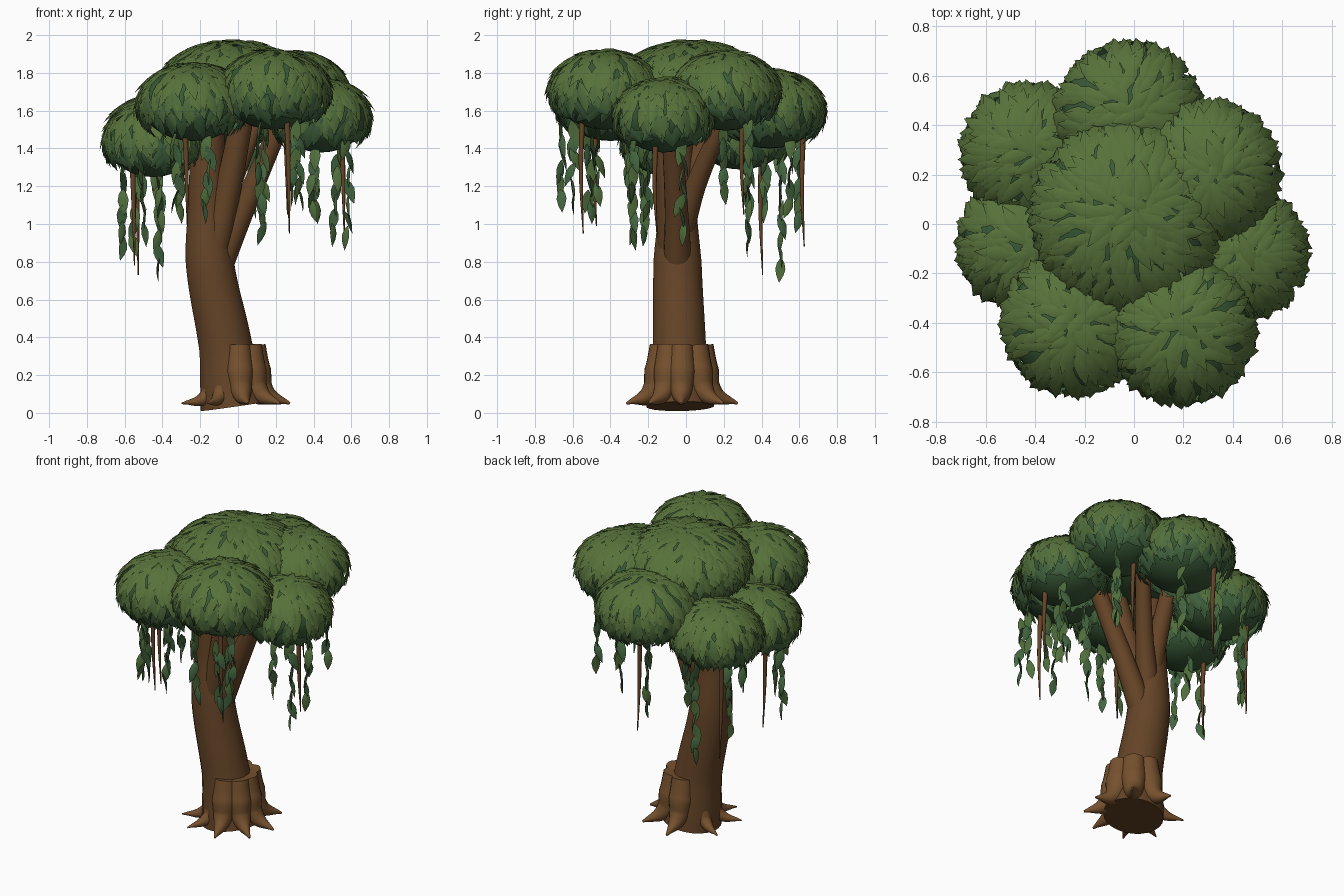
import bpy, bmesh, math, random
from mathutils import Vector, Matrix

if "Cube" in bpy.data.objects:
    bpy.data.objects.remove(bpy.data.objects["Cube"])

random.seed(4)


def mat(name, r, g, b):
    m = bpy.data.materials.new(name)
    m.diffuse_color = (r, g, b, 1)
    m.use_nodes = True
    m.node_tree.nodes["Principled BSDF"].inputs["Base Color"].default_value = m.diffuse_color
    return m


BARK = mat("bark", 0.13, 0.058, 0.02)
ROOT = mat("root_bark", 0.18, 0.082, 0.027)
LEAF_TOP = mat("leaf_light", 0.095, 0.165, 0.042)
LEAF_MID = mat("leaf_mid", 0.08, 0.155, 0.045)
LEAF_LOW = mat("leaf_dark", 0.055, 0.13, 0.05)
CORE = mat("foliage_core", 0.04, 0.10, 0.038)


def tube(name, pts, material, res=6):
    """Round tapered tube through (x, y, z, radius) points."""
    cu = bpy.data.curves.new(name, 'CURVE')
    cu.dimensions = '3D'
    cu.bevel_depth = 1
    cu.bevel_resolution = res
    cu.use_fill_caps = True
    cu.resolution_u = 8
    sp = cu.splines.new('BEZIER')
    sp.bezier_points.add(len(pts) - 1)
    for bp, p in zip(sp.bezier_points, pts):
        bp.co = p[:3]
        bp.radius = p[3]
        bp.handle_left_type = bp.handle_right_type = 'AUTO'
    cu.materials.append(material)
    ob = bpy.data.objects.new(name, cu)
    bpy.context.collection.objects.link(ob)
    bpy.ops.object.select_all(action='DESELECT')
    ob.select_set(True)
    bpy.context.view_layer.objects.active = ob
    bpy.ops.object.convert(target='MESH')
    bpy.ops.object.shade_smooth_by_angle(angle=math.radians(50))


def add_leaf(bm, base, along, normal, length, width, mi, droop):
    """Pointed, slightly puffy closed leaf, bending away from its normal."""
    along = along.normalized()
    side = along.cross(normal).normalized()
    up = side.cross(along)
    rings = []
    for t, w in ((0, 0.12), (0.22, 0.75), (0.45, 1), (0.72, 0.68), (1, 0)):
        mid = base + along * (length * t) - up * (droop * length * t * t)
        s, d = side * (width * w / 2), up * (width * w * 0.17)
        rings.append([bm.verts.new(mid + o) for o in ((-s, d, s, -d * 0.5) if w else (s,))])
    for a, b in zip(rings, rings[1:]):
        for i in range(4):
            j = (i + 1) % 4
            vs = [a[i], a[j], b[j], b[i]] if len(b) > 1 else [a[i], a[j], b[0]]
            f = bm.faces.new(vs)
            f.material_index = mi
            f.smooth = True
    for ring in rings[:-1]:
        for v in (ring[0], ring[2]):      # keep the leaf rim sharp
            for e in v.link_edges:
                o = e.other_vert(v)
                if o in (r[0] for r in rings) or o in (r[2] for r in rings if len(r) > 1):
                    e.smooth = False


def finish(bm, name, mats):
    bmesh.ops.recalc_face_normals(bm, faces=bm.faces)
    me = bpy.data.meshes.new(name)
    bm.to_mesh(me)
    bm.free()
    for m in mats:
        me.materials.append(m)
    bpy.context.collection.objects.link(bpy.data.objects.new(name, me))


# trunk, curving left, and the branches that fork from it
tube("trunk", [(-0.02, -0.03, 0.035, 0.18), (-0.065, -0.035, 0.35, 0.142), (-0.15, -0.045, 0.8, 0.128),
               (-0.165, -0.045, 1.08, 0.1), (-0.155, -0.05, 1.55, 0.085)], BARK, 10)
BRANCHES = [
    [(-0.1, -0.045, 0.78, 0.075), (0.02, -0.05, 1.06, 0.062), (0.22, -0.08, 1.52, 0.05)],
    [(-0.12, -0.07, 0.88, 0.08), (-0.06, -0.09, 1.15, 0.07), (0.03, -0.14, 1.6, 0.06)],
    [(-0.13, -0.03, 0.95, 0.07), (-0.04, 0.05, 1.2, 0.055), (0.10, 0.20, 1.55, 0.045)],
    [(-0.15, -0.03, 1.0, 0.07), (-0.15, 0.02, 1.2, 0.06), (-0.16, 0.13, 1.55, 0.05)],
]
for i, pts in enumerate(BRANCHES):
    tube(f"branch_{i}", pts, BARK, 7)

# ring of flaring roots (angle, top height); those on the leaning side are shorter
ROOTS = [(0, 0.355), (48, 0.355), (95, 0.355), (155, 0.2), (205, 0.2), (243, 0.22), (285, 0.355), (325, 0.355)]
for k, (deg, top) in enumerate(ROOTS):
    a = math.radians(deg)
    h = top - 0.05
    prof = [(0.105, top, 0.066), (0.125, 0.05 + 0.55 * h, 0.076), (0.165, 0.05 + 0.2 * h, 0.056), (0.30, 0.05, 0.006)]
    if top < 0.3:
        prof = [(r, z, w * 0.68) for r, z, w in prof]
    tube(f"root_{k}", [(-0.025 + r * math.cos(a), -0.025 + r * math.sin(a), z, w) for r, z, w in prof], ROOT)

# foliage clumps: centre, horizontal radius, vertical radius
CLUMPS = {
    "top": (-0.03, 0.03, 1.74, 0.39, 0.23),
    "back": (-0.02, 0.44, 1.60, 0.30, 0.22),
    "back_right": (0.30, 0.21, 1.695, 0.29, 0.22),
    "right": (0.44, -0.12, 1.565, 0.265, 0.205),
    "front_right": (0.19, -0.43, 1.70, 0.30, 0.22),
    "front_left": (-0.24, -0.40, 1.635, 0.295, 0.215),
    "left": (-0.45, -0.08, 1.435, 0.265, 0.205),
    "back_left": (-0.42, 0.29, 1.475, 0.28, 0.205),
}
for name, (x, y, z, r, h) in CLUMPS.items():
    c = Vector((x, y, z))
    bm = bmesh.new()
    n = int(200 * (r / 0.26) ** 2)
    for i in range(n):
        uz = 1 - 1.55 * (i + 0.5) / n
        ang = i * 2.39996 + random.uniform(-0.15, 0.15)
        q = math.sqrt(1 - uz * uz)
        u = Vector((q * math.cos(ang), q * math.sin(ang), uz))
        nrm = Vector((u.x / r, u.y / r, u.z / h)).normalized()
        down = Vector((u.x * 0.6, u.y * 0.6, -0.6)) + Vector([random.uniform(-0.25, 0.25) for _ in range(3)])
        t = (down - nrm * down.dot(nrm)).normalized()
        length = random.uniform(0.14, 0.185)
        base = c + Vector((u.x * r, u.y * r, u.z * h)) * 0.95 - t * length * 0.45
        add_leaf(bm, base, t + nrm * random.uniform(0.13, 0.2), nrm, length, length * 0.35,
                 0 if uz > 0.1 else 1 if uz > -0.25 else 2, 0.1)
    bmesh.ops.create_uvsphere(bm, u_segments=24, v_segments=14, radius=1,
                              matrix=Matrix.Translation(c) @ Matrix.Diagonal((r * 0.91, r * 0.91, h * 0.91, 1)))
    for f in bm.faces:
        if not f.smooth:
            f.smooth = True
            f.material_index = 3
    finish(bm, "foliage_" + name, [LEAF_TOP, LEAF_MID, LEAF_LOW, CORE])

# hanging leafy strands: x, y, top z, bottom z
STRANDS = [
    (-0.43, 0.50, 1.42, 0.69), (-0.55, 0.33, 1.40, 0.82), (-0.30, 0.42, 1.40, 1.0),
    (-0.60, -0.12, 1.35, 0.80), (-0.50, -0.22, 1.35, 0.88), (-0.42, 0.0, 1.32, 0.95),
    (-0.33, -0.52, 1.50, 1.05), (-0.17, -0.50, 1.48, 1.0), (-0.28, -0.30, 1.45, 1.08),
    (0.14, -0.28, 1.55, 0.88), (0.12, -0.60, 1.55, 1.04), (0.32, -0.66, 1.55, 1.06), (0.28, -0.47, 1.52, 1.09),
    (0.57, -0.28, 1.48, 0.86), (0.52, -0.02, 1.45, 0.88), (0.40, -0.20, 1.42, 1.0),
    (0.42, 0.33, 1.58, 1.0), (0.30, 0.20, 1.53, 1.1), (-0.14, 0.60, 1.50, 0.95), (0.08, 0.55, 1.48, 1.02),
]
for k, (x, y, top, bot) in enumerate(STRANDS):
    bm = bmesh.new()
    a0 = random.uniform(0, math.tau)
    n = max(5, round((top - bot) / 0.085))
    for i in range(n):
        f = i / (n - 1)
        a = a0 + math.pi * i + random.uniform(-0.7, 0.7)
        out = Vector((math.cos(a), math.sin(a), 0))
        face = out + Vector((math.sin(a), -math.cos(a), 0)) * random.uniform(-1.5, 1.5)
        length = 0.15 - 0.02 * f
        base = Vector((x + 0.012 * math.sin(3 * f + k), y, top + (bot + length - top) * f)) - out * 0.014
        add_leaf(bm, base, Vector((0, 0, -1)) + out * random.uniform(0.25, 0.6),
                 face + Vector((0, 0, 0.3)), length, 0.064 - 0.01 * f, i % 2, 0.2)
    finish(bm, f"hanging_leaves_{k}", [LEAF_MID, LEAF_LOW])

# thin bare aerial roots
AERIAL = [(-0.54, 0.40, 1.42, 0.73), (-0.56, -0.02, 1.36, 0.78), (-0.28, -0.48, 1.5, 0.99),
          (0.26, -0.55, 1.56, 0.95), (0.55, -0.16, 1.45, 0.95), (0.25, 0.30, 1.58, 1.05), (-0.10, 0.62, 1.5, 0.88)]
for k, (x, y, top, bot) in enumerate(AERIAL):
    tube(f"aerial_root_{k}", [(x, y, top, 0.016), (x + 0.008, y - 0.006, (top + bot) / 2, 0.011),
                              (x + 0.012, y + 0.006, bot, 0.003)], BARK, 2)
